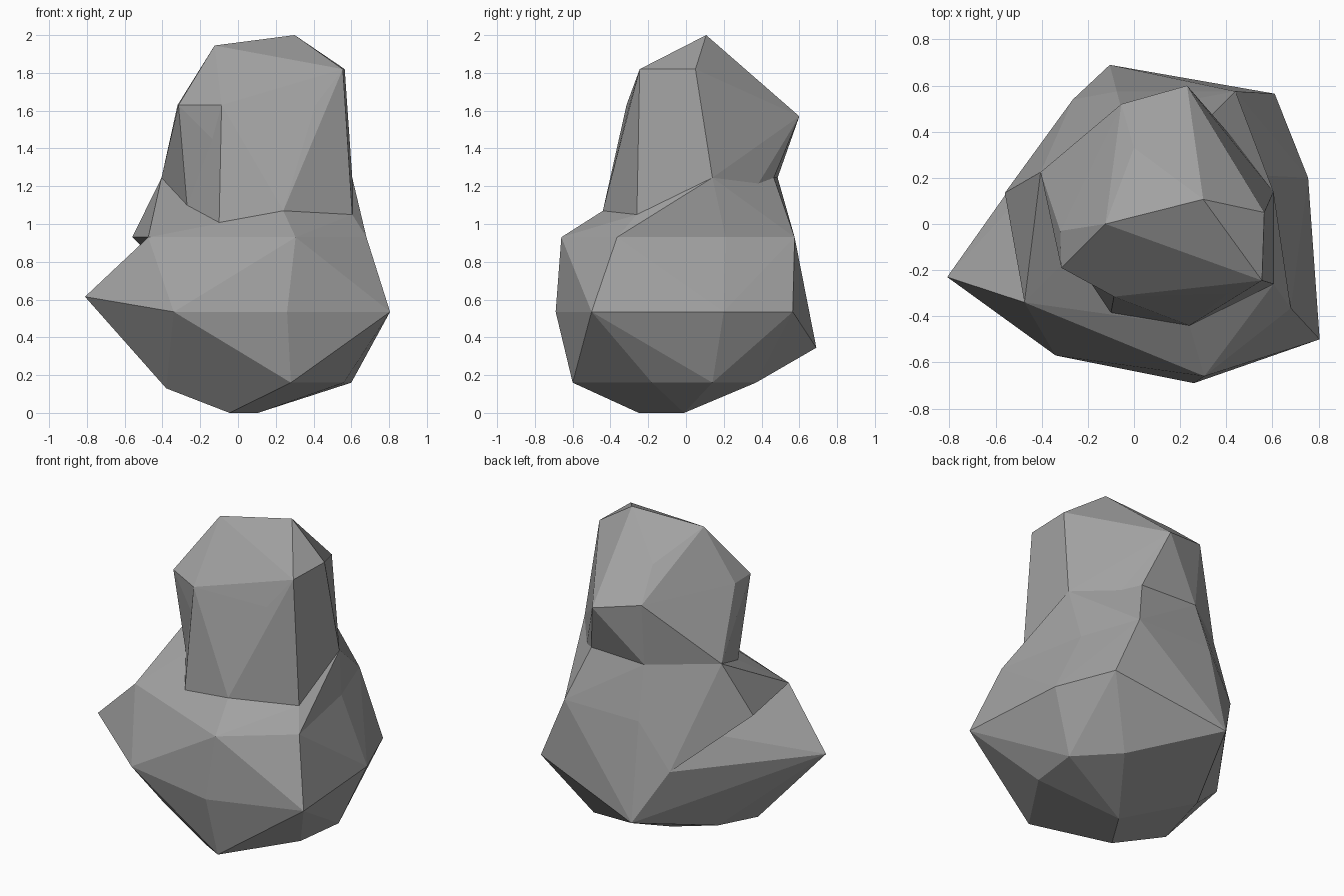
import bpy
import bmesh
import math

cube = bpy.data.objects.get("Cube")
if cube:
    bpy.data.objects.remove(cube, do_unlink=True)

# One plain stone colour
stone = bpy.data.materials.new("stone_grey")
stone.use_nodes = True
STONE_COLOUR = (0.36, 0.36, 0.36, 1)
stone.diffuse_color = STONE_COLOUR
stone.node_tree.nodes["Principled BSDF"].inputs["Base Color"].default_value = STONE_COLOUR


def level(height, *corners):
    """Corners in hundredths of a unit, all at one height."""
    return [(x / 100, y / 100, height) for x, y in corners]


def chunk(name, points):
    """A faceted convex block of stone wrapped around its corner points."""
    bm = bmesh.new()
    for point in points:
        bm.verts.new(point)
    hull = bmesh.ops.convex_hull(bm, input=bm.verts)
    loose = set(hull["geom_interior"]) | set(hull["geom_unused"])
    bmesh.ops.delete(bm, geom=[g for g in loose if isinstance(g, bmesh.types.BMVert)], context='VERTS')
    bmesh.ops.dissolve_limit(bm, angle_limit=math.radians(1), verts=bm.verts, edges=bm.edges)
    bmesh.ops.recalc_face_normals(bm, faces=bm.faces)
    mesh = bpy.data.meshes.new(name)
    bm.to_mesh(mesh)
    bm.free()
    mesh.materials.append(stone)
    block = bpy.data.objects.new(name, mesh)
    bpy.context.collection.objects.link(block)
    return block


# Lower body: narrow foot, undercut, wide belt
foot = level(0, (-4.5, -25), (10.5, -1))
undercut = (level(0.16, (28, -60), (56, -18), (60, 14), (38, 37))
            + level(0.23, (-2, 41)) + level(0.19, (-33.5, 16)) + level(0.13, (-38, -17)))
belt = level(0.535, (-34, -57), (26, -69), (80.5, -50), (75.5, 20), (61, 56.5))
belt_tip = level(0.615, (-81, -23))
back_knob = level(0.345, (-10.5, 69))
back_notch = level(0.65, (-26.5, 54))

# Shoulder ledge and its overhanging lip
ledge = level(0.93, (-47.5, -34), (30.5, -66), (68, -36.5), (57, 21), (44, 57.5), (-7.5, 57.5))
lip = level(0.93, (-56, 13.5))

# Neck where the upright block leaves the ledge
toe = level(1.0, (-10, -38.5))
front_neck = level(1.07, (24, -44))
side_neck = level(1.05, (60.5, -26))
inner_neck = level(1.1, (-27, -13))
back_neck = level(1.245, (60.5, 14), (33, 46.5), (-5, 48.5), (-40.5, 22.5))
neck = front_neck + side_neck + inner_neck + back_neck

# Head: brow, back beak, sloping crown
brow_corner = level(1.63, (-8.7, -31.5))
brow = brow_corner + level(1.63, (-32, -3), (-31.5, -19), (41, -30), (-5.5, 52))
beak = level(1.57, (23, 60))
temple = level(1.82, (55.5, -24.5), (56.5, 5))
crown = level(1.8, (10, -13), (0, 33)) + level(1.945, (-12.4, 0)) + level(2, (30, 10.7))

rock = chunk("rock", foot + undercut + belt + belt_tip + back_knob + back_notch + ledge)
additions = [
    chunk("shoulder", ledge + lip + back_notch + neck + toe),
    chunk("head", ledge[3:4] + neck + brow + beak + temple + crown),
    chunk("front_ridge", brow_corner + toe + inner_neck + front_neck),
]

# Weld the blocks into one solid stone
for part in additions:
    weld = rock.modifiers.new("weld_" + part.name, 'BOOLEAN')
    weld.operation = 'UNION'
    weld.solver = 'EXACT'
    weld.object = part
    bpy.ops.object.select_all(action='DESELECT')
    bpy.context.view_layer.objects.active = rock
    rock.select_set(True)
    bpy.ops.object.modifier_apply(modifier=weld.name)
    bpy.data.objects.remove(part, do_unlink=True)

for face in rock.data.polygons:
    face.use_smooth = False
